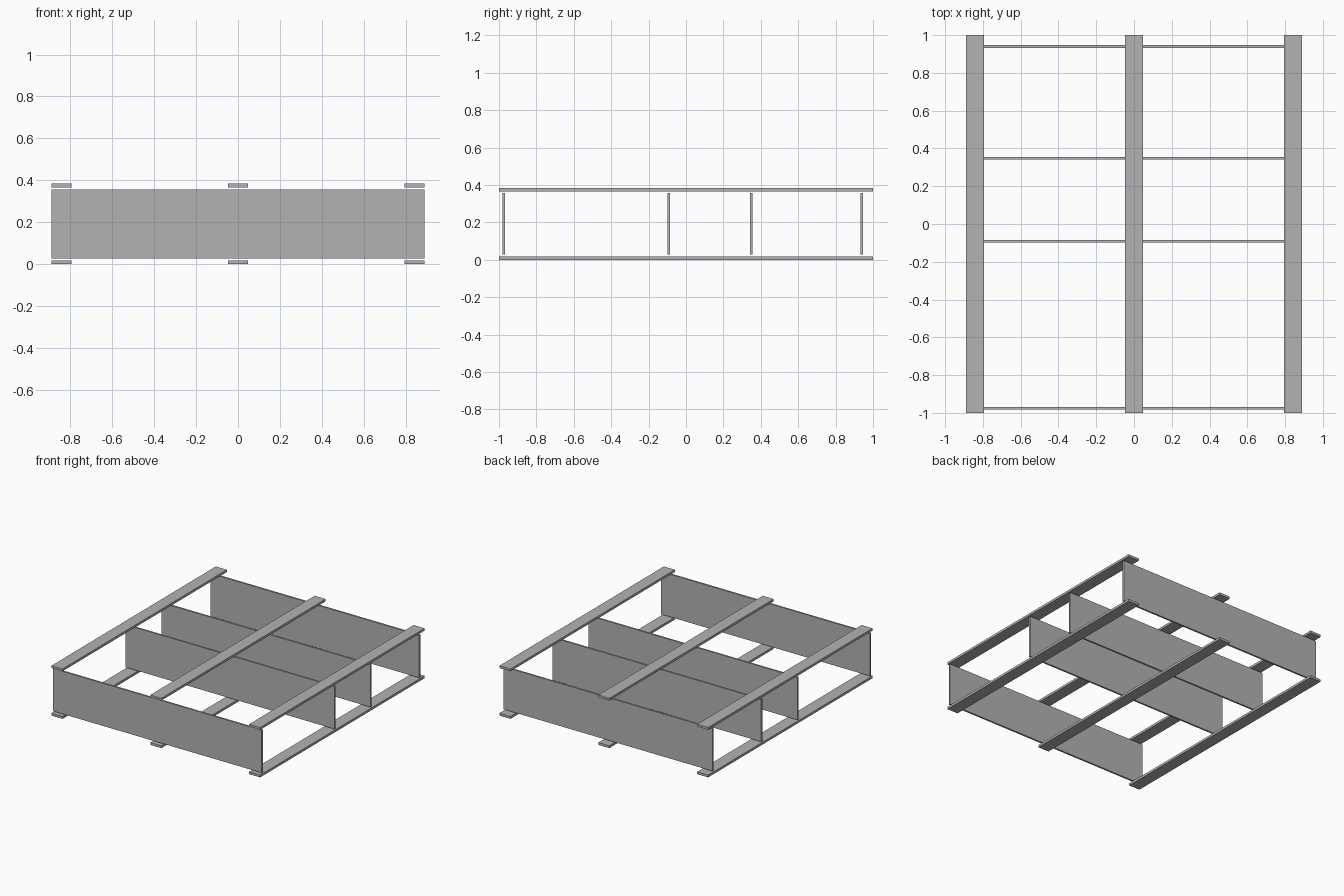
import bpy

default = bpy.data.objects.get("Cube")
if default:
    bpy.data.objects.remove(default, do_unlink=True)

# One plain grey for the whole frame
grey = bpy.data.materials.new("plain_grey")
grey.use_nodes = True
colour = (0.45, 0.45, 0.45, 1)
grey.diffuse_color = colour
grey.node_tree.nodes["Principled BSDF"].inputs["Base Color"].default_value = colour


def board(name, centre, size):
    """Add a flat-sided board with its size baked into the mesh."""
    bpy.ops.mesh.primitive_cube_add(size=1, location=centre)
    obj = bpy.context.object
    obj.name = name
    obj.scale = size
    bpy.ops.object.transform_apply(location=False, rotation=False, scale=True)
    obj.data.materials.append(grey)
    return obj


HEIGHT = 0.384
HALF_WIDTH = 0.889
RAIL_WIDTH = 0.094
RAIL_THICK = 0.018
PANEL_HEIGHT = 0.328
PANEL_THICK = 0.014

# Long rails running front to back, above and below the panels
side_x = HALF_WIDTH - RAIL_WIDTH / 2
for level, z in (("bottom", RAIL_THICK / 2), ("top", HEIGHT - RAIL_THICK / 2)):
    for side, x in (("right", -side_x), ("middle", 0), ("left", side_x)):
        board(f"{level}_rail_{side}", (x, 0, z), (RAIL_WIDTH, 2, RAIL_THICK))

# Upright cross panels, standing just clear of the rails
panels = (("front", -0.975), ("inner_front", -0.092),
          ("inner_back", 0.349), ("back", 0.94))
for place, y in panels:
    board(f"{place}_panel", (0, y, HEIGHT / 2),
          (2 * HALF_WIDTH, PANEL_THICK, PANEL_HEIGHT))
